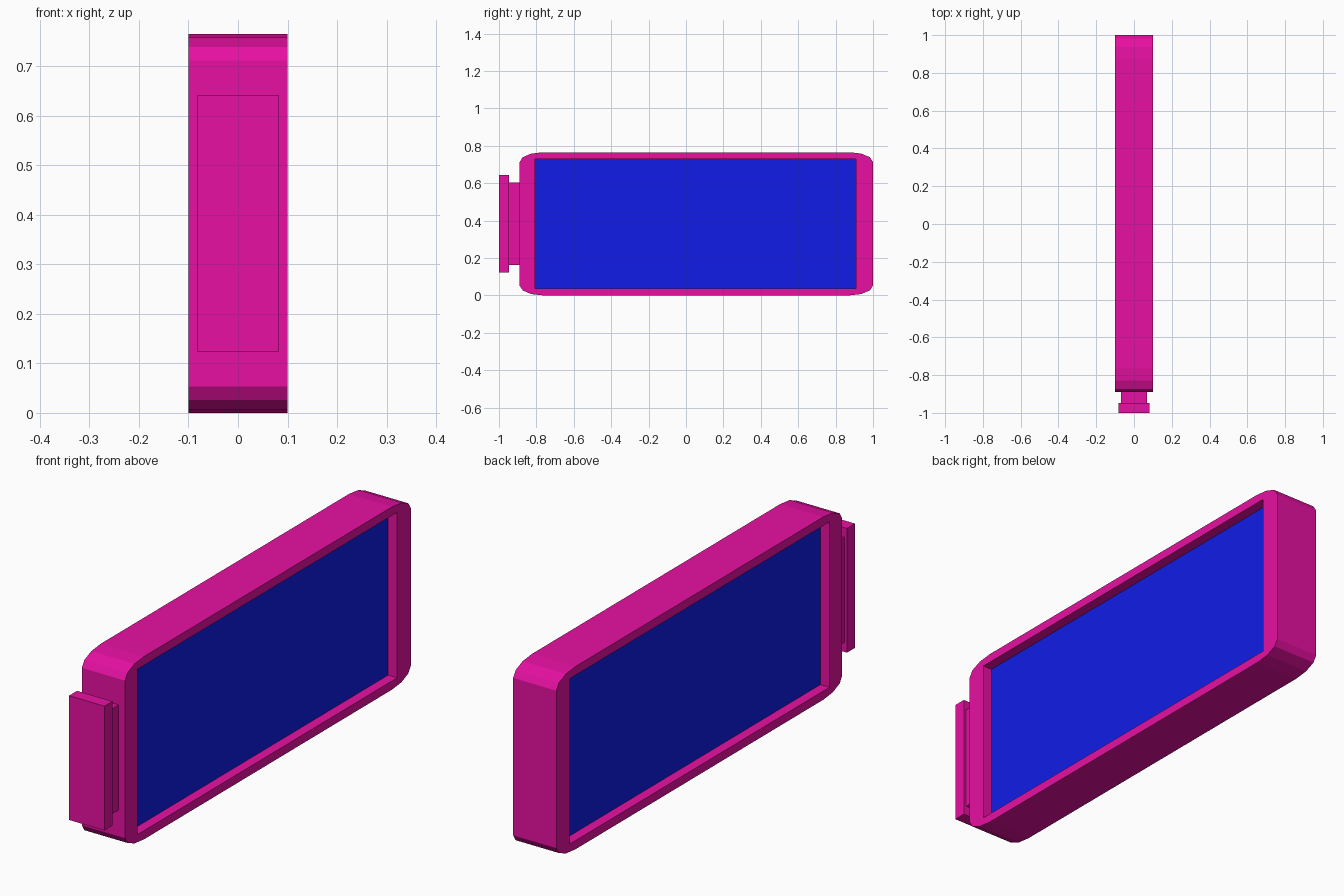
import bpy
from math import sin, cos, pi
from mathutils import Matrix

if "Cube" in bpy.data.objects:
    bpy.data.objects.remove(bpy.data.objects["Cube"])


def material(name, color):
    m = bpy.data.materials.new(name)
    m.diffuse_color = (*color, 1)
    m.use_nodes = True
    m.node_tree.nodes["Principled BSDF"].inputs["Base Color"].default_value = m.diffuse_color
    return m


PINK = material("magenta_casing", (0.8, 0.005, 0.36))
BLUE = material("blue_panel", (0.005, 0.012, 0.8))
HEIGHT = 0.765
MID = HEIGHT / 2


def box(name, half_x, y0, y1, half_z, mat):
    bpy.ops.mesh.primitive_cube_add(size=1, location=(0, (y0 + y1) / 2, MID))
    ob = bpy.context.object
    ob.name = name
    ob.scale = (2 * half_x, y1 - y0, 2 * half_z)
    bpy.ops.object.transform_apply(location=False, rotation=False, scale=True)
    ob.data.materials.append(mat)
    return ob


def rounded_outline(y0, y1, z0, z1, ry, rz, steps=3):
    # rectangle with elliptical corners of a few flat facets
    corners = [(y1 - ry, z1 - rz), (y0 + ry, z1 - rz),
               (y0 + ry, z0 + rz), (y1 - ry, z0 + rz)]
    return [(cy + ry * cos(a), cz + rz * sin(a))
            for q, (cy, cz) in enumerate(corners)
            for a in [(q + i / steps) * pi / 2 for i in range(steps + 1)]]


def extruded_profile(name, loops, half_x, mat):
    # profile in the y-z plane, extruded along x; later loops become holes
    cu = bpy.data.curves.new(name + "_profile", 'CURVE')
    cu.dimensions = '2D'
    cu.fill_mode = 'BOTH'
    cu.extrude = half_x
    for pts in loops:
        sp = cu.splines.new('POLY')
        sp.points.add(len(pts) - 1)
        for p, (y, z) in zip(sp.points, pts):
            p.co = (y, z, 0, 1)
        sp.use_cyclic_u = True
    tmp = bpy.data.objects.new(name + "_curve", cu)
    bpy.context.collection.objects.link(tmp)
    bpy.context.view_layer.update()
    deps = bpy.context.evaluated_depsgraph_get()
    me = bpy.data.meshes.new_from_object(tmp.evaluated_get(deps))
    bpy.data.objects.remove(tmp)
    me.transform(Matrix(((0, 0, 1, 0), (1, 0, 0, 0), (0, 1, 0, 0), (0, 0, 0, 1))))
    me.shade_flat()
    me.materials.clear()
    me.materials.append(mat)
    ob = bpy.data.objects.new(name, me)
    bpy.context.collection.objects.link(ob)
    return ob


# Casing: rounded frame with a rectangular window through it
outer = rounded_outline(-0.89, 1.0, 0, HEIGHT, 0.125, 0.053)
Y0, Y1, HZ = -0.806, 0.91, 0.346
window = [(Y0, MID - HZ), (Y0, MID + HZ), (Y1, MID + HZ), (Y1, MID - HZ)]
extruded_profile("casing_frame", [outer, window], 0.1, PINK)

# Recessed panel, visible on both sides, tucked slightly into the frame
box("recessed_panel", 0.058, Y0 - 0.01, Y1 + 0.01, HZ + 0.01, BLUE)

# Stepped cap on the front end
box("cap_neck", 0.07, -0.95, -0.88, 0.22, PINK)
box("cap_plate", 0.082, -1.0, -0.947, 0.26, PINK)
